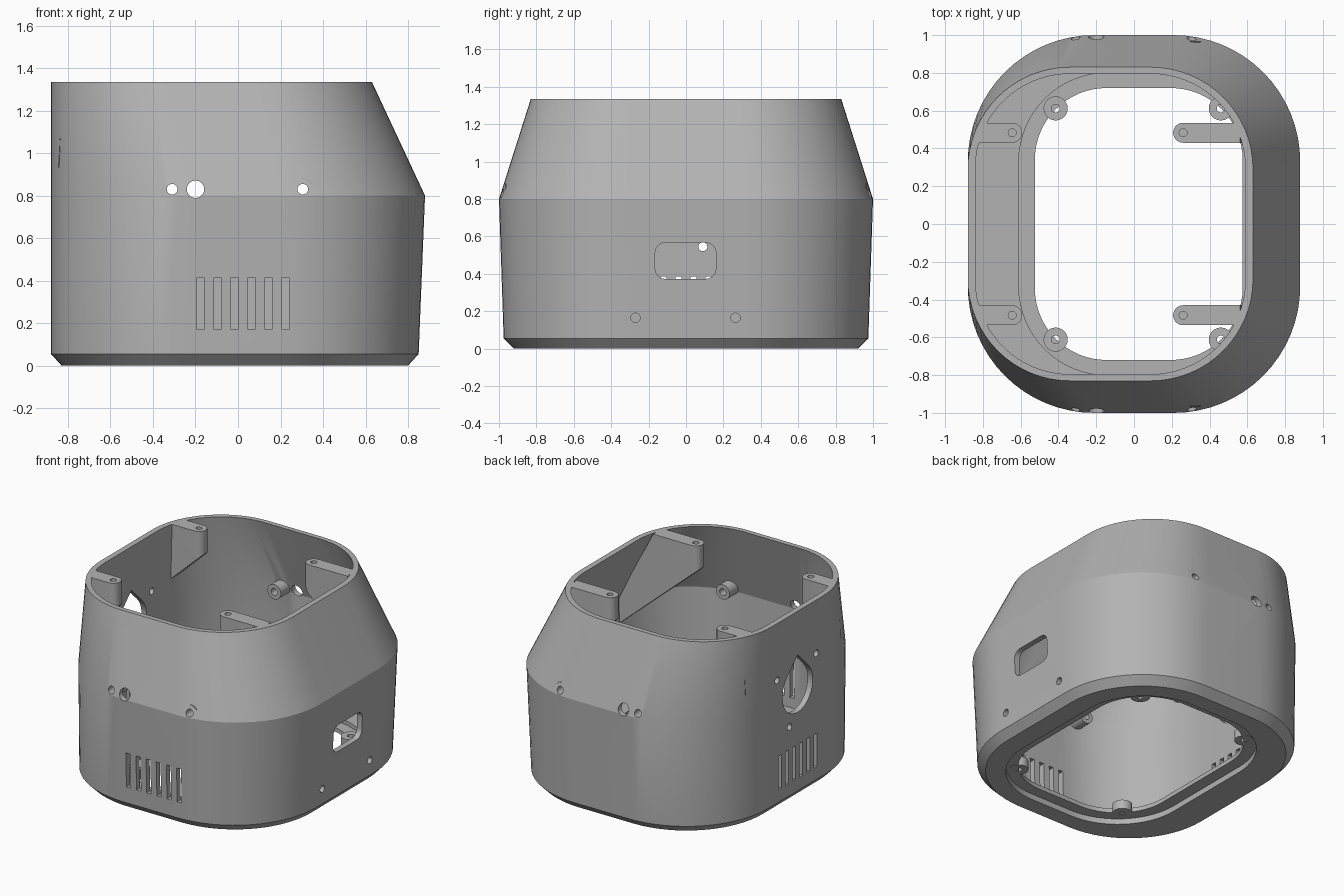
import bpy, bmesh, math

if "Cube" in bpy.data.objects:
    bpy.data.objects.remove(bpy.data.objects["Cube"])

H = 1.335
grey = bpy.data.materials.new("housing grey")
grey.diffuse_color = (0.45, 0.45, 0.45, 1)
grey.use_nodes = True
grey.node_tree.nodes["Principled BSDF"].inputs["Base Color"].default_value = grey.diffuse_color


def finish(bm, name):
    bmesh.ops.recalc_face_normals(bm, faces=bm.faces)
    me = bpy.data.meshes.new(name)
    bm.to_mesh(me)
    bm.free()
    ob = bpy.data.objects.new(name, me)
    bpy.context.collection.objects.link(ob)
    me.materials.append(grey)
    return ob


def activate(ob):
    bpy.ops.object.select_all(action='DESELECT')
    ob.select_set(True)
    bpy.context.view_layer.objects.active = ob


def smooth(ob, deg=17):
    activate(ob)
    bpy.ops.object.shade_smooth_by_angle(angle=math.radians(deg))


def loft(bm, rings):
    """Skin a closed chain of equal-length rings into a solid of ring shape."""
    vs = [[bm.verts.new(p) for p in r] for r in rings]
    n = len(vs[0])
    for i, a in enumerate(vs):
        b = vs[(i + 1) % len(vs)]
        for j in range(n):
            bm.faces.new((a[j], a[(j + 1) % n], b[(j + 1) % n], b[j]))


def rounded(x0, x1, hy, r, seg=16):
    """Rounded rectangle outline, counter-clockwise."""
    pts = []
    for cx, cy, a0 in ((x1 - r, hy - r, 0), (x0 + r, hy - r, 90),
                       (x0 + r, r - hy, 180), (x1 - r, r - hy, 270)):
        for i in range(seg + 1):
            a = math.radians(a0 + 90 * i / seg)
            pts.append((cx + r * math.cos(a), cy + r * math.sin(a)))
    return pts


def circle(cu, cv, r, n=24):
    return [(cu + r * math.cos(2 * math.pi * i / n),
             cv + r * math.sin(2 * math.pi * i / n)) for i in range(n)]


def box(u0, u1, v0, v1):
    return [(u0, v0), (u1, v0), (u1, v1), (u0, v1)]


def place(axis, u, v, w):
    return {'x': (w, u, v), 'y': (u, w, v), 'z': (u, v, w)}[axis]


def prism(bm, axis, outline, w0, w1):
    """Extrude a 2D outline along an axis."""
    a = [bm.verts.new(place(axis, u, v, w0)) for u, v in outline]
    b = [bm.verts.new(place(axis, u, v, w1)) for u, v in outline]
    n = len(a)
    for j in range(n):
        bm.faces.new((a[j], a[(j + 1) % n], b[(j + 1) % n], b[j]))
    bm.faces.new(a[::-1])
    bm.faces.new(b)


def cut(ob, bm):
    cutter = finish(bm, "cutter")
    cutter.hide_render = True
    m = ob.modifiers.new("cut", 'BOOLEAN')
    m.operation, m.solver, m.object = 'DIFFERENCE', 'EXACT', cutter
    activate(ob)
    bpy.ops.object.modifier_apply(modifier=m.name)
    bpy.data.objects.remove(cutter, do_unlink=True)


def tube(name, axis, u, v, r_out, r_in, w0, w1):
    bm = bmesh.new()
    loft(bm, [[place(axis, p, q, w) for p, q in circle(u, v, r)]
              for r, w in ((r_out, w0), (r_out, w1), (r_in, w1), (r_in, w0))])
    ob = finish(bm, name)
    smooth(ob, 30)
    return ob


# Housing shell: outside going up, inside going down, stepped base flange
sections = [  # z, x min, x max, half depth, corner radius
    (0.00, -0.83, 0.80, 0.92, 0.60), (0.055, -0.88, 0.85, 0.975, 0.65),
    (0.80, -0.88, 0.88, 1.00, 0.67), (H, -0.88, 0.63, 0.83, 0.54),
    (H, -0.84, 0.59, 0.795, 0.50), (0.80, -0.84, 0.84, 0.96, 0.63),
    (0.10, -0.84, 0.812, 0.937, 0.61), (0.10, -0.61, 0.66, 0.80, 0.47),
    (0.07, -0.61, 0.66, 0.80, 0.47), (0.07, -0.525, 0.575, 0.72, 0.38),
    (0.04, -0.525, 0.575, 0.72, 0.38), (0.04, -0.61, 0.66, 0.80, 0.47),
    (0.00, -0.61, 0.66, 0.80, 0.47)]
bm = bmesh.new()
loft(bm, [[(x, y, z) for x, y in rounded(x0, x1, hy, r)]
          for z, x0, x1, hy, r in sections])
shell = finish(bm, "housing_shell")

# Openings in the walls
bm = bmesh.new()
for x, r in ((-0.31, 0.025), (-0.20, 0.041), (0.305, 0.025)):   # front and back
    prism(bm, 'y', circle(x, 0.83, r), -1.2, 1.2)
for i in range(6):                                             # vent slots
    x = -0.177 + 0.08 * i
    prism(bm, 'y', box(x - 0.017, x + 0.017, 0.17, 0.415), -1.2, -0.85)
    y = -0.20 + 0.08 * i
    prism(bm, 'x', box(y - 0.017, y + 0.017, 0.145, 0.385), -1.1, -0.78)
window = [(u, v + 0.47) for u, v in rounded(-0.165, 0.16, 0.097, 0.055, 6)]
prism(bm, 'x', window, 0.75, 1.1)
for y in (-0.27, 0.265):
    prism(bm, 'x', circle(y, 0.165, 0.025), 0.75, 1.1)
# Teardrop port with its three screw holes
drop = [(0.17 * math.cos(a), 0.785 + 0.17 * math.sin(a))
        for a in (math.radians(135 + 270 * i / 30) for i in range(31))]
prism(bm, 'x', drop + [(0, 0.785 + 0.17 * math.sqrt(2))], -1.1, -0.78)
for y, z in ((0.09, 0.545), (-0.21, 0.955), (0.23, 0.93)):
    prism(bm, 'x', circle(y, z, 0.024), -1.1, -0.78)
cut(shell, bm)
smooth(shell)


# Top mounting lugs: rounded tip, sloping gusset underneath, screw hole
def lug(name, hx, cy, s, wall):
    """s points from the tip to the wall; wall lists (x, z) from top to bottom."""
    r, tip = 0.053, hx - s * 0.053
    zb, xb = wall[-1][1], wall[-1][0]
    slope = (1.17 - zb) / abs(xb - tip)
    bm = bmesh.new()
    tops, bots = [], []
    for i in range(13):
        a = math.radians(90 + 180 * i / 12)
        x, y = hx + s * r * math.cos(a), cy + r * math.sin(a)
        tops.append(bm.verts.new((x, y, H)))
        bots.append(bm.verts.new((x, y, 1.17 - slope * abs(x - tip))))
    e0 = [bm.verts.new((x, cy + r, z)) for x, z in wall]
    e1 = [bm.verts.new((x, cy - r, z)) for x, z in wall]
    for i in range(12):
        bm.faces.new((tops[i], tops[i + 1], bots[i + 1], bots[i]))
    for i in range(len(wall) - 1):
        bm.faces.new((e0[i], e0[i + 1], e1[i + 1], e1[i]))
    bm.faces.new([tops[0], bots[0]] + e0[::-1])
    bm.faces.new([tops[-1], bots[-1]] + e1[::-1])
    bm.faces.new(tops + [e1[0], e0[0]])
    bm.faces.new(bots + [e1[-1], e0[-1]])
    ob = finish(bm, name)
    hole = bmesh.new()
    prism(hole, 'z', circle(hx, cy, 0.021, 16), H - 0.12, H + 0.1)
    cut(ob, hole)
    smooth(ob, 30)


for side, sy in (("front", -1), ("back", 1)):
    lug(side + "_right_lug", 0.26, sy * 0.483, 1,
        [(0.56, H), (0.84, 0.80), (0.838, 0.62)])
    lug(side + "_left_lug", -0.645, sy * 0.483, -1, [(-0.82, H), (-0.845, 0.93)])
    # Screw bosses inside the front and back walls
    for x in (-0.31, 0.305):
        tube(side + "_boss", 'y', x, 0.83, 0.053, 0.025, sy * 0.85, sy * 0.965)
    # Screw tabs on the base flange
    for x in (-0.415, 0.46):
        tube(side + "_base_tab", 'z', x, sy * 0.612, 0.064, 0.022, 0.038, 0.102)
